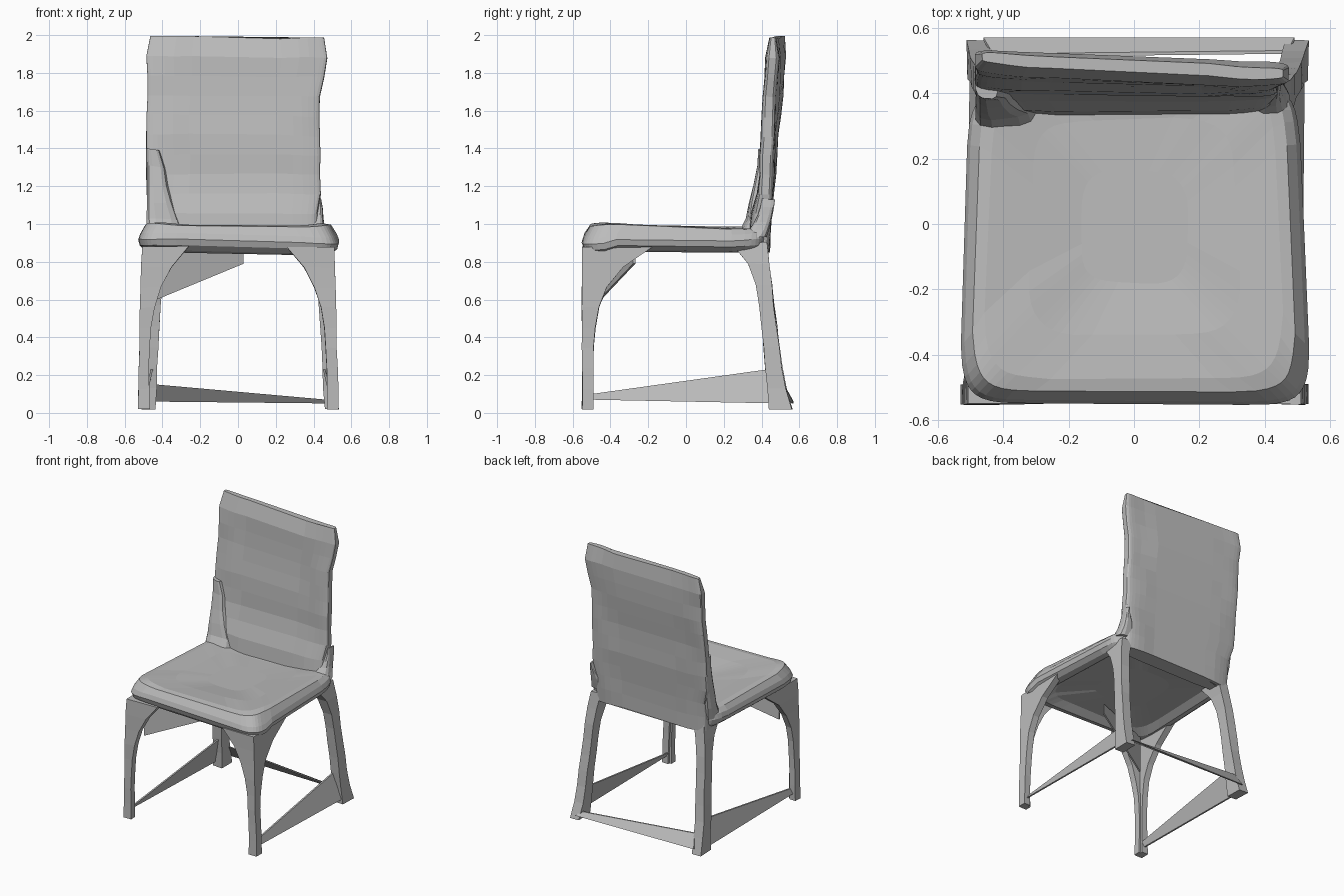
import bpy, bmesh, math
from mathutils import Vector, noise

cube = bpy.data.objects.get("Cube")
if cube:
    bpy.data.objects.remove(cube, do_unlink=True)

grey = bpy.data.materials.new("plain grey")
grey.use_nodes = True
COLOUR = (0.5, 0.5, 0.5, 1)
grey.diffuse_color = COLOUR
grey.node_tree.nodes["Principled BSDF"].inputs["Base Color"].default_value = COLOUR


def mix(start, end, amount):
    return start + (end - start) * amount


def steps(count):
    """Evenly spaced values from zero to one."""
    return [i / (count - 1) for i in range(count)]


def loft(name, rings, lump=0.0):
    """Skin a list of equal-length point rings and cap both ends."""
    bm = bmesh.new()
    loops = []
    for ring in rings:
        loop = []
        for point in ring:
            position = Vector(point)
            position += noise.noise_vector(position * 5) * lump
            loop.append(bm.verts.new(position))
        loops.append(loop)
    count = len(loops[0])
    for lower, upper in zip(loops, loops[1:]):
        for i in range(count):
            j = (i + 1) % count
            bm.faces.new((lower[i], lower[j], upper[j], upper[i]))
    bm.faces.new(loops[0][::-1])
    bm.faces.new(loops[-1])
    bmesh.ops.recalc_face_normals(bm, faces=bm.faces)
    mesh = bpy.data.meshes.new(name)
    bm.to_mesh(mesh)
    bm.free()
    mesh.materials.append(grey)
    obj = bpy.data.objects.new(name, mesh)
    bpy.context.collection.objects.link(obj)


def rounded(left, right, front, rear, z, power, count=32):
    """Rounded rectangle ring at height z."""
    ring = []
    for i in range(count):
        angle = math.tau * (i + 0.5) / count
        c, s = math.cos(angle), math.sin(angle)
        u = (1 + math.copysign(abs(c) ** power, c)) / 2
        v = (1 + math.copysign(abs(s) ** power, s)) / 2
        ring.append((mix(left, right, u), mix(front, rear, v), z))
    return ring


def plate(name, top_start, top_end, low_start, low_end, thickness):
    """Thin tapered strip between a top edge and a lower edge."""
    offset = Vector(thickness)
    rings = []
    for top, low in ((top_start, low_start), (top_end, low_end)):
        top, low = Vector(top), Vector(low)
        rings.append([top, top + offset, low + offset, low])
    loft(name, rings)


# Seat cushion: hollow underside, rolled rim, dished top
seat_levels = [(0.2, 0.89), (0.4, 0.88)]
for t in steps(7):
    angle = math.pi * (t - 0.5)
    seat_levels.append((0.45 + 0.08 * math.cos(angle), 0.915 + 0.065 * math.sin(angle)))
seat_levels += [(0.32, 0.98), (0.16, 0.97)]

seat_rings = []
for half, height in seat_levels:
    power = 0.18 + max(0, 0.5 - half)
    ring = []
    for x, y, z in rounded(-half, half, -half - 0.02, min(half, 0.42), height, power, 40):
        if height > 0.95:
            # Raised sides and a gentle fall to the rear
            z += 0.1 * x * x - 0.035 * (y + 0.35)
        elif y < -0.4:
            z -= 0.03 * max(0, x)
        narrowing = 1 - 0.13 * max(0, y + 0.1)
        ring.append((x * narrowing, y, z))
    seat_rings.append(ring)
loft("seat_cushion", seat_rings, 0.012)

# Backrest: upright panel, waisted low down, leaning back and slightly turned
back_rings = []
for t in steps(12):
    z = mix(0.85, 1.99, t)
    rise = z - 1.2
    front = max(0.335, 0.385 + 0.075 * rise - 0.2 * max(0, -rise))
    rear = 0.465 + 0.07 * rise
    waist = 0.03 if rise < -0.05 else 0
    shoulder = 0.045 * min(1, max(0, rise - 0.5) * 5)
    edge = 0.02 if t == 1 else 0
    ring = rounded(-0.485 + waist + edge, 0.435 + shoulder - waist / 2 - edge,
                   front + edge, rear - edge, z, 0.3)
    turn = max(0, z - 1) / 20
    back_rings.append([(x, y - turn * x, h - turn * x / 3) for x, y, h in ring])
loft("backrest", back_rings, 0.01)

for side, s in (("left", 1), ("right", -1)):
    # Front leg: L-shaped section flaring into brackets under the seat
    rings = []
    for t in steps(9):
        inner = 0.47 - 0.21 * t ** 4
        outer = 0.53 - 0.02 * t
        front, wall = -0.55, 0.045
        rear = -0.49 + 0.31 * t ** 5
        outline = ((outer, front), (outer, rear), (outer - wall, rear),
                   (outer - wall, front + wall), (inner, front + wall), (inner, front))
        rings.append([(s * x, y, mix(0.02, 0.88, t)) for x, y in outline])
    loft("front_leg_" + side, rings, 0.008)

    # Rear leg: splayed to the rear, the right one slightly further in
    inset = 0.02 if s < 0 else 0
    rings = []
    for t in steps(9):
        flare = t ** 8
        inner = 0.46 - 0.05 * t - 0.03 * flare - inset
        outer = 0.53 - 0.05 * t - 0.02 * flare - inset
        front = 0.44 - 0.08 * t - 0.12 * flare
        rear = 0.56 - 0.13 * t ** 0.7
        outline = ((inner, front), (outer, front), (outer, rear), (inner, rear))
        rings.append([(s * x, y, mix(0.02, 0.9, t)) for x, y in outline])
    loft("rear_leg_" + side, rings, 0.008)

    # Side stretcher widening towards the rear leg
    plate("side_stretcher_" + side,
          (s * 0.48, -0.5, 0.1), (s * 0.45, 0.43, 0.23),
          (s * 0.5, -0.5, 0.07), (s * (0.51 - inset), 0.5, 0.05),
          (s * 0.012, 0, 0))

# Upholstery folds where seat and backrest meet, taller on the right
for side, s, height, inner, outer_top in (("left", 1, 0.22, 0.35, 0.43),
                                          ("right", -1, 0.48, 0.28, 0.485)):
    rings = []
    for t in steps(6):
        near = s * mix(inner, 0.42, t)
        far = s * mix(0.48, outer_top, t)
        rings.append(rounded(min(near, far), max(near, far), 0.27 + 0.12 * t ** 0.5,
                             0.43 + 0.04 * t, 0.92 + height * t, 0.6, 12))
    loft("corner_fold_" + side, rings, 0.02)

# Rear stretcher, deeper at the right leg
plate("rear_stretcher", (-0.43, 0.51, 0.15), (0.47, 0.52, 0.07),
      (-0.46, 0.56, 0.06), (0.49, 0.56, 0.05), (0, 0.01, 0))

# Gusset under the seat behind the right front leg
plate("corner_gusset", (-0.43, -0.46, 0.86), (0.03, -0.28, 0.86),
      (-0.43, -0.46, 0.6), (0.03, -0.28, 0.79), (0, 0.012, 0))
